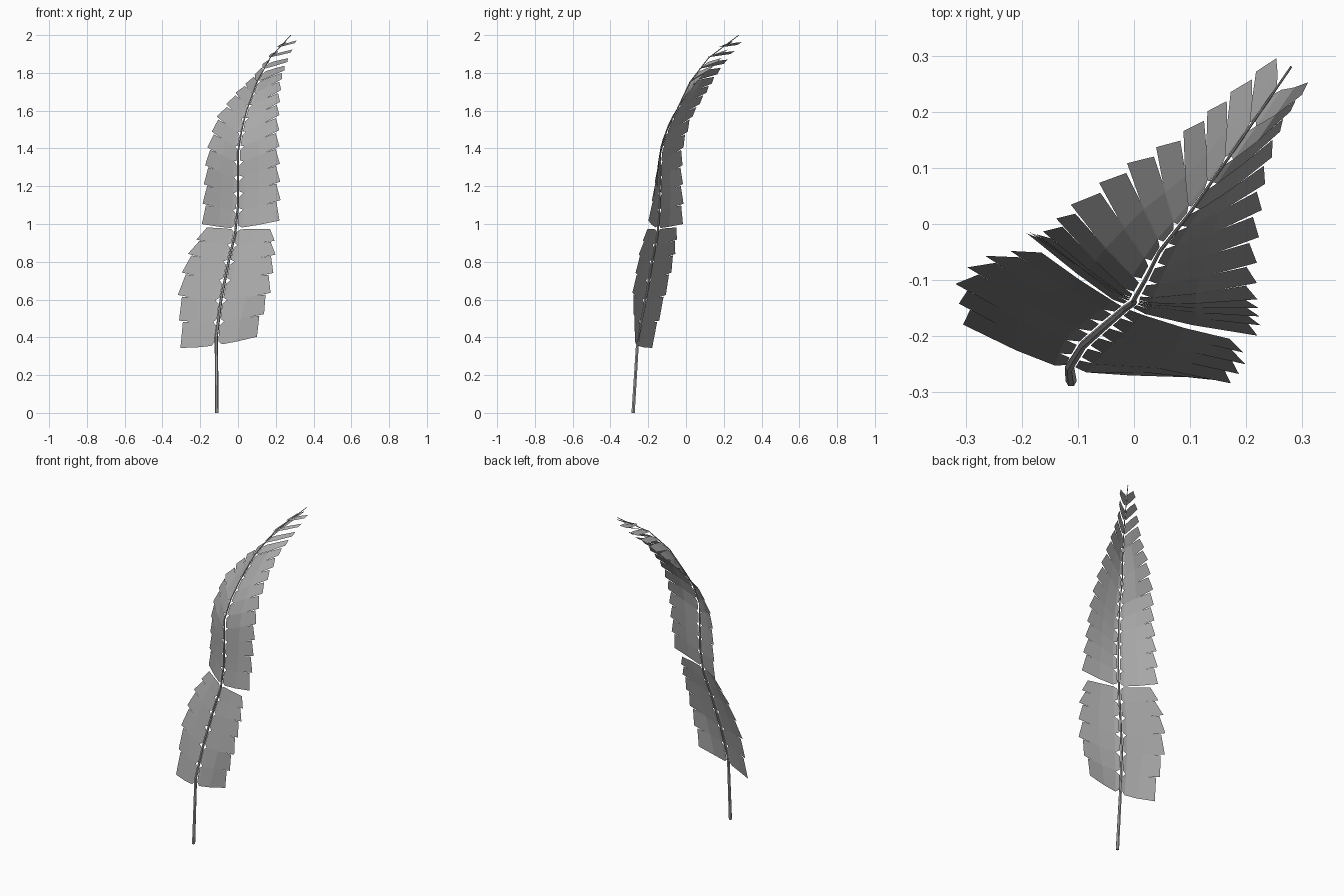
import bpy
import bmesh
import math
from mathutils import Vector

default_cube = bpy.data.objects.get("Cube")
if default_cube:
    bpy.data.objects.remove(default_cube, do_unlink=True)


def make_material(name, value):
    material = bpy.data.materials.new(name)
    material.use_nodes = True
    colour = (value, value, value, 1)
    material.diffuse_color = colour
    material.node_tree.nodes["Principled BSDF"].inputs["Base Color"].default_value = colour
    return material


grey = make_material("plain grey", 0.4)

# Stem centre line: height, x, y
STEM = [(0, -.112, -.28), (.4, -.115, -.255), (.6, -.09, -.215),
        (.8, -.05, -.18), (.95, -.015, -.15), (1.1, 0, -.14),
        (1.38, 0, -.135), (1.5, .02, -.1), (1.6, .045, -.05),
        (1.75, .1, .02), (1.88, .17, .12), (2, .28, .28)]

# Edge of the blade on each side: height on the stem, then tip x, y, z
RIGHT_TIPS = [(.36, -.305, -.18, .34), (.6, -.32, -.105, .63),
              (.76, -.285, -.06, .81), (.97, -.18, -.04, .985),
              (.98, -.195, -.01, 1), (1.3, -.17, -.02, 1.38),
              (1.47, -.12, .03, 1.56), (1.6, -.03, .1, 1.68),
              (1.74, .08, .16, 1.78), (1.86, .165, .23, 1.88),
              (1.95, .24, .29, 1.96)]
LEFT_TIPS = [(.36, .1, -.27, .4), (.6, .175, -.285, .64),
             (.8, .2, -.25, .84), (.97, .19, -.21, .975),
             (.98, .228, -.197, 1.025), (1.35, .22, -.13, 1.44),
             (1.5, .22, -.06, 1.6), (1.7, .235, .08, 1.78),
             (1.83, .265, .18, 1.86), (1.95, .31, .245, 1.97)]


def sample(keys, height):
    """Interpolate a table linearly by its first column."""
    for a, b in zip(keys, keys[1:]):
        if height <= b[0]:
            break
    t = (height - a[0]) / (b[0] - a[0])
    return [p + (q - p) * t for p, q in zip(a[1:], b[1:])]


def stem_point(height):
    x, y = sample(STEM, height)
    return Vector((x, y, height))


def stem_direction(height):
    low, high = max(height - .04, 0), min(height + .04, 2)
    return (stem_point(high) - stem_point(low)).normalized()


def finish(bm, name):
    mesh = bpy.data.meshes.new(name)
    bm.to_mesh(mesh)
    bm.free()
    mesh.materials.append(grey)
    obj = bpy.data.objects.new(name, mesh)
    bpy.context.collection.objects.link(obj)


def build_stem(sides=6):
    bm = bmesh.new()
    rings = []
    for height, x, y in STEM:
        along = stem_direction(height)
        across = along.cross(Vector((0, 1, 0))).normalized()
        other = along.cross(across)
        radius = .01 - .004 * height
        angles = [math.tau * i / sides for i in range(sides)]
        rings.append([bm.verts.new(Vector((x, y, height)) + radius *
                      (across * math.cos(a) + other * math.sin(a))) for a in angles])
    for lower, upper in zip(rings, rings[1:]):
        for i in range(sides):
            j = (i + 1) % sides
            bm.faces.new((lower[i], lower[j], upper[j], upper[i]))
    bm.faces.new(rings[0])
    bm.faces.new(rings[-1])
    bmesh.ops.recalc_face_normals(bm, faces=bm.faces)
    finish(bm, "stem")


def add_leaflet(bm, tips, low, high, side):
    """A thin blade between two stem heights, pinched at the stem and cut at a slant."""
    # Blades near the top lie flatter and taper more
    middle = (low + high) / 2
    flat = min(max((middle - 1.75) / .12, 0), 1)
    taper = min(max((middle - 1.3) / .3, 0), 1)
    rows = []
    for t, cut, spread, bow in ((.04, 0, .7, 0), (.14, 0, 1.04, .005),
                                (.5, 0, 1.04, .006), (1, .1, .95 - .1 * taper, 0)):
        a = stem_point(low).lerp(Vector(sample(tips, low)), t)
        b = stem_point(high).lerp(Vector(sample(tips, high)), t - cut)
        half = (b - a) / 2 * spread
        half.z *= 1 - .6 * flat
        centre = (a + b) / 2 - Vector((0, bow, 0))
        rows.append([bm.verts.new(centre - half), bm.verts.new(centre + half)])
    for (a, b), (c, d) in zip(rows, rows[1:]):
        bm.faces.new((a, c, d, b) if side > 0 else (a, b, d, c))


def build_leaflets(name, tips, side):
    bm = bmesh.new()
    # Wide lower blades, then narrowing upper blades
    lower = [.36 + .1238 * i - .0037 * i * i for i in range(7)]
    upper = [.978 + .0919 * i - .0015 * i * i for i in range(15)]
    for heights in (lower, upper):
        for low, high in zip(heights, heights[1:]):
            add_leaflet(bm, tips, low, high, side)
    finish(bm, name)


build_stem()
build_leaflets("right_leaflets", RIGHT_TIPS, -1)
build_leaflets("left_leaflets", LEFT_TIPS, 1)
